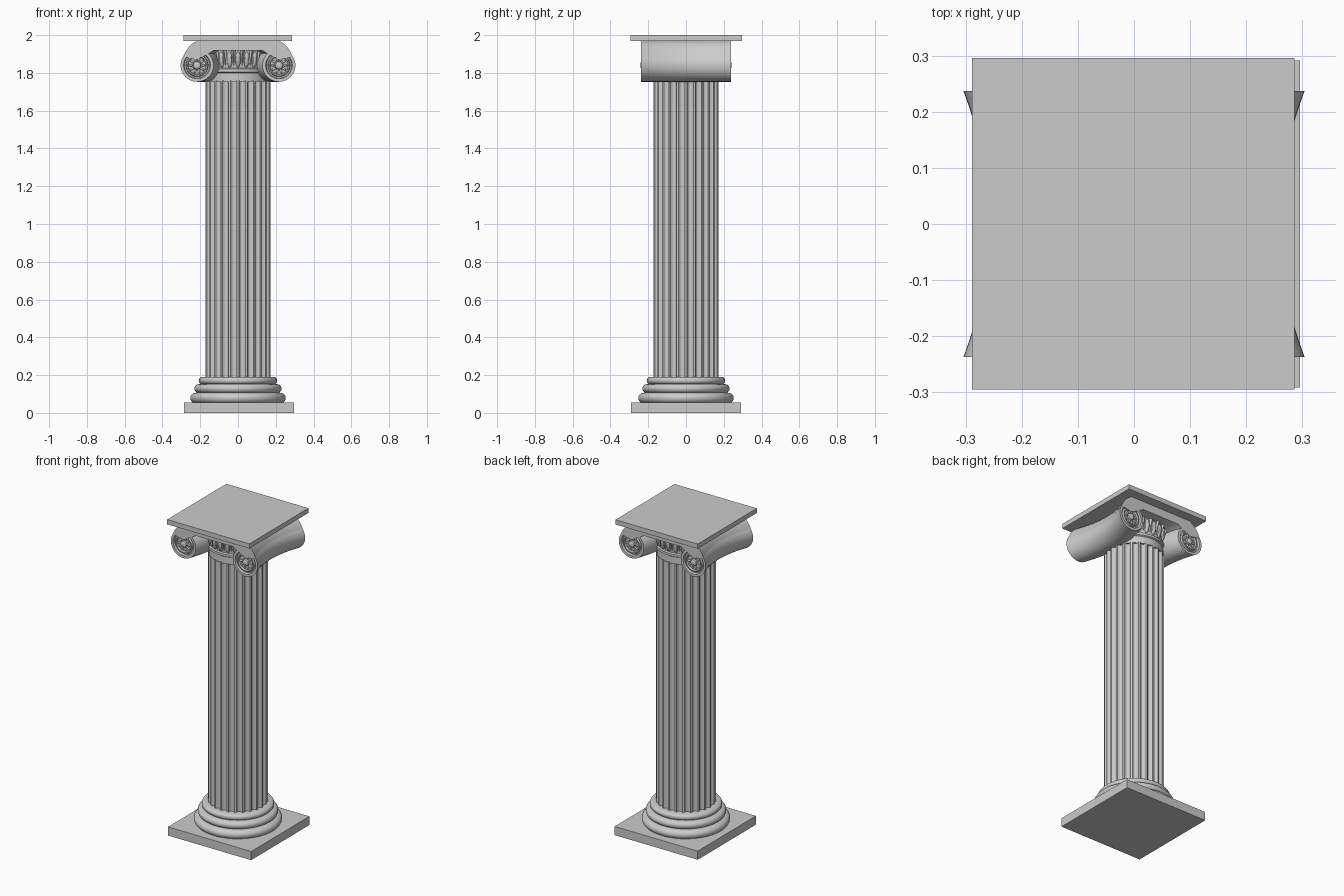
import bpy, bmesh
from math import sin, cos, pi
from mathutils import Matrix, Vector

if "Cube" in bpy.data.objects:
    bpy.data.objects.remove(bpy.data.objects["Cube"])

HALF = 0.237           # half depth of the scrolls
VX, VZ, VR = 0.217, 1.84, 0.087   # scroll centre and radius


def finish(name, bm, smooth=True):
    bmesh.ops.remove_doubles(bm, verts=bm.verts, dist=1e-6)
    bmesh.ops.recalc_face_normals(bm, faces=bm.faces)
    me = bpy.data.meshes.new(name)
    bm.to_mesh(me)
    bm.free()
    ob = bpy.data.objects.new(name, me)
    bpy.context.collection.objects.link(ob)
    if smooth:
        bpy.ops.object.select_all(action='DESELECT')
        ob.select_set(True)
        bpy.context.view_layer.objects.active = ob
        bpy.ops.object.shade_smooth_by_angle(angle=0.6)
    return ob


def loft(bm, rings, caps=True):
    """Skin a list of closed point loops."""
    loops = [[bm.verts.new(p) for p in r] for r in rings]
    n = len(loops[0])
    for a, b in zip(loops, loops[1:]):
        for i in range(n):
            j = (i + 1) % n
            bm.faces.new((a[i], a[j], b[j], b[i]))
    if caps:
        bm.faces.new(loops[0])
        bm.faces.new(loops[-1])


def circle(r, z, n=64):
    return [(r * cos(2 * pi * i / n), r * sin(2 * pi * i / n), z) for i in range(n)]


def slab(name, x0, x1, y0, y1, z0, z1):
    bm = bmesh.new()
    loft(bm, [[(x0, y0, z), (x1, y0, z), (x1, y1, z), (x0, y1, z)] for z in (z0, z1)])
    finish(name, bm, False)


def waist(y):
    """Inward bow of the scroll sides at depth y."""
    return 0.045 * (1 - (y / HALF) ** 2)


# Square plinth and top slab
slab("plinth", -0.286, 0.296, -0.291, 0.291, 0, 0.055)
slab("abacus", -0.289, 0.286, -0.295, 0.296, 1.97, 2.0)

# Three stacked rounded rings of the base
prof = []
for z0, z1, r in ((0.052, 0.106, 0.253), (0.106, 0.152, 0.231), (0.152, 0.19, 0.208)):
    h = (z1 - z0) / 2
    for k in range(9):
        a = -pi / 2 + pi * k / 8
        prof.append((r - h + h * cos(a), z0 + h + h * sin(a)))
    prof.append((r - h - 0.006, z1 + 0.001))
bm = bmesh.new()
loft(bm, [circle(r, z) for r, z in prof])
finish("base_rings", bm)

# Fluted shaft
R, FLUTES, STEPS = 0.172, 24, 8
outline = []
for f in range(FLUTES):
    for k in range(STEPS + 1):
        t = k / STEPS
        a = 2 * pi * (f + 0.12 + 0.76 * t) / FLUTES
        r = R - 0.015 * sin(pi * t) ** 0.7 if 0 < k < STEPS else R
        outline.append((r * cos(a), r * sin(a)))
bm = bmesh.new()
loft(bm, [[(x, y, z) for x, y in outline] for z in (0.18, 1.76)])
finish("fluted_shaft", bm)

# Plain neck flaring up to the capital
bm = bmesh.new()
loft(bm, [circle(r, z) for r, z in ((0.168, 1.755), (0.168, 1.8), (0.176, 1.805), (0.176, 1.82),
                                    (0.168, 1.825), (0.172, 1.86), (0.18, 1.925))])
finish("neck", bm)

# Egg and dart ornament around the neck
bm = bmesh.new()
for i in range(FLUTES):
    a = 2 * pi * i / FLUTES
    tilt = Matrix.Rotation(0.15, 4, 'Y')
    egg = Matrix.Rotation(a, 4, 'Z') @ Matrix.Translation((0.174, 0, 1.87)) @ tilt
    bmesh.ops.create_uvsphere(bm, u_segments=10, v_segments=8, radius=1,
                              matrix=egg @ Matrix.Diagonal((0.013, 0.015, 0.042, 1)))
    dart = Matrix.Rotation(a + pi / FLUTES, 4, 'Z') @ Matrix.Translation((0.177, 0, 1.88)) @ tilt
    bmesh.ops.create_cone(bm, cap_ends=True, segments=4, radius1=0.001, radius2=0.011,
                          depth=0.08, matrix=dart)
finish("egg_and_dart", bm)

# Cushion joining the scrolls below the abacus, bowed along its sides
half = [(0.13, 1.918), (0.16, 1.90), (0.217, 1.87), (0.29, 1.885), (0.279, 1.91),
        (0.262, 1.935), (0.242, 1.955), (0.217, 1.97)]
bm = bmesh.new()
rings = []
for k in range(17):
    y = -HALF + 2 * HALF * k / 16
    right = [(x - waist(y), y, z) for x, z in half]
    rings.append(right + [(-x, yy, z) for x, yy, z in reversed(right)])
loft(bm, rings)
finish("cushion", bm)

# Rolled scrolls with carved end faces
face = [(0.087, 0), (0.071, 0), (0.067, 0.012), (0.06, 0.012), (0.056, 0.001), (0.05, 0.001),
        (0.046, 0.01), (0.022, 0.01), (0.019, 0.0), (0.012, -0.004), (0.003, -0.005)]
N = 40


def ring(s, x, y, r):
    return [(s * (x + r * cos(2 * pi * i / N)), y, VZ + r * sin(2 * pi * i / N)) for i in range(N)]


for side, s in (("left", -1), ("right", 1)):
    bm = bmesh.new()
    rings = [ring(s, VX, -HALF + d, r) for r, d in reversed(face)]
    for k in range(1, 16):
        y = -HALF + 2 * HALF * k / 16
        rings.append(ring(s, VX - waist(y), y, VR))
    rings += [ring(s, VX, HALF - d, r) for r, d in face]
    loft(bm, rings)
    finish(side + "_scroll", bm)

    # Petals around the eye of each scroll
    bm = bmesh.new()
    for fy in (-1, 1):
        for i in range(10):
            m = (Matrix.Translation((s * VX, fy * (HALF - 0.009), VZ))
                 @ Matrix.Rotation(2 * pi * i / 10, 4, 'Y')
                 @ Matrix.Translation((0.033, 0, 0))
                 @ Matrix.Diagonal((0.013, 0.007, 0.006, 1)))
            bmesh.ops.create_uvsphere(bm, u_segments=8, v_segments=6, radius=1, matrix=m)
    finish(side + "_scroll_petals", bm)
